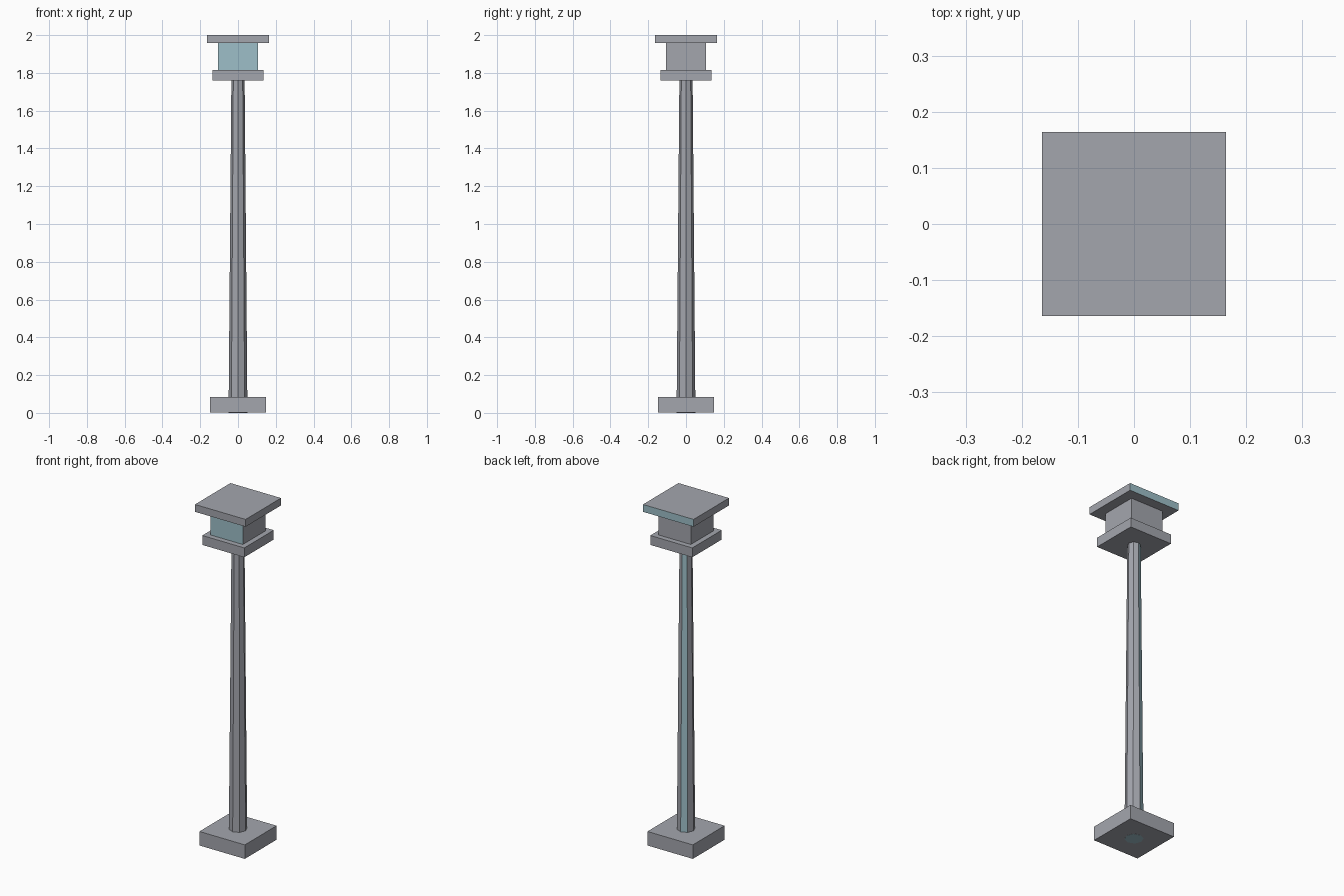
import bpy
import bmesh
import math
from mathutils import Matrix, Vector

cube = bpy.data.objects.get("Cube")
if cube:
    bpy.data.objects.remove(cube, do_unlink=True)


def make_material(name, color):
    mat = bpy.data.materials.new(name)
    mat.use_nodes = True
    mat.diffuse_color = color
    mat.node_tree.nodes["Principled BSDF"].inputs["Base Color"].default_value = color
    return mat


stone = make_material("stone grey", (0.37, 0.38, 0.42, 1))
teal = make_material("pale teal", (0.34, 0.52, 0.58, 1))


def finish(name, bm, teal_directions):
    """Turn a bmesh into an object; faces pointing along teal_directions are teal."""
    bm.normal_update()
    for face in bm.faces:
        if any(face.normal.dot(d.normalized()) > 0.98 for d in teal_directions):
            face.material_index = 1
    mesh = bpy.data.meshes.new(name)
    bm.to_mesh(mesh)
    bm.free()
    mesh.materials.append(stone)
    mesh.materials.append(teal)
    obj = bpy.data.objects.new(name, mesh)
    bpy.context.collection.objects.link(obj)
    return obj


def slab(name, half, bottom, top, teal_directions=()):
    bm = bmesh.new()
    bmesh.ops.create_cube(bm, size=1)
    bmesh.ops.scale(bm, vec=(2 * half, 2 * half, top - bottom), verts=bm.verts)
    bmesh.ops.translate(bm, vec=(0, 0, (top + bottom) / 2), verts=bm.verts)
    return finish(name, bm, teal_directions)


def tapered_pole(name, sides, r_bottom, r_top, bottom, top, teal_directions):
    bm = bmesh.new()
    bmesh.ops.create_cone(
        bm, cap_ends=True, segments=sides, radius1=r_bottom, radius2=r_top,
        depth=top - bottom,
        matrix=Matrix.Translation((0, 0, (top + bottom) / 2)))
    return finish(name, bm, teal_directions)


# Square foot, just above the pole's exposed underside
slab("base", 0.147, 0.001, 0.083)

# Eight-sided pole with one teal side and a teal underside
side = math.radians(112.5)
tapered_pole("pole", 8, 0.05, 0.035, 0, 1.77,
             [Vector((math.cos(side), math.sin(side), 0)), Vector((0, 0, -1))])

# Lantern head: tray, box with a teal front, and roof with a teal back edge
slab("lantern_tray", 0.136, 1.76, 1.815)
slab("lantern_box", 0.105, 1.815, 1.957, [Vector((0, -1, 0))])
slab("lantern_roof", 0.164, 1.957, 2.0, [Vector((0, 1, 0))])
